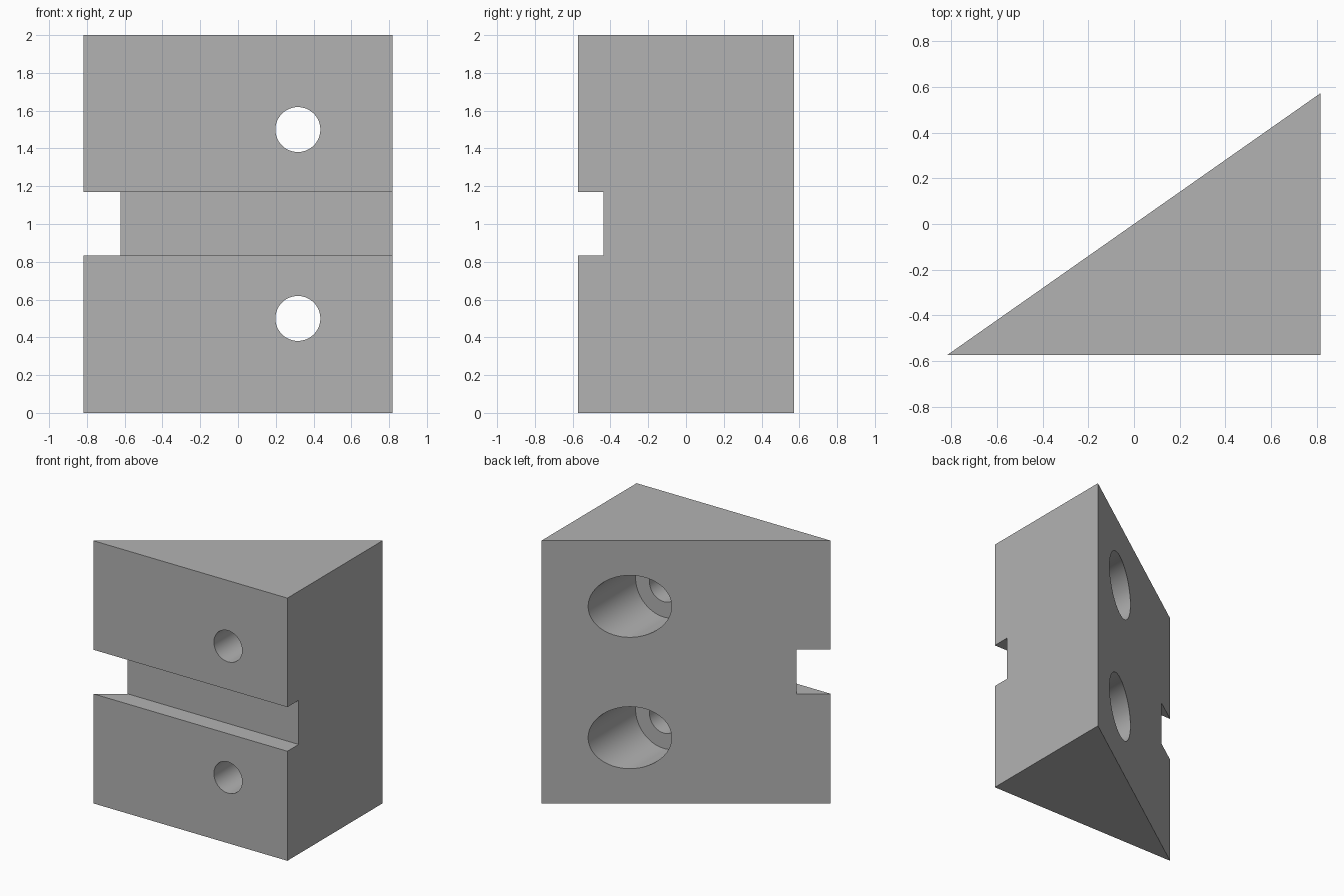
import bpy, bmesh, math

cube = bpy.data.objects.get("Cube")
if cube:
    bpy.data.objects.remove(cube, do_unlink=True)

HALF_X, HALF_Y, HEIGHT = 0.817, 0.573, 2.0
HOLE_X = 0.317
FLOOR_Y = -0.183        # bottom of the counterbores
GROOVE_Y = -0.437       # back of the groove

grey = bpy.data.materials.new("mid_grey")
grey.use_nodes = True
colour = (0.448, 0.448, 0.448, 1)
grey.diffuse_color = colour
grey.node_tree.nodes["Principled BSDF"].inputs["Base Color"].default_value = colour


def prism(name, outline, z0, z1):
    """Extrude an outline in x, y from z0 up to z1."""
    bm = bmesh.new()
    base = bm.faces.new([bm.verts.new((x, y, z0)) for x, y in outline])
    top = bmesh.ops.extrude_face_region(bm, geom=[base])["geom"]
    verts = [v for v in top if isinstance(v, bmesh.types.BMVert)]
    bmesh.ops.translate(bm, vec=(0, 0, z1 - z0), verts=verts)
    bmesh.ops.recalc_face_normals(bm, faces=bm.faces[:])
    mesh = bpy.data.meshes.new(name)
    bm.to_mesh(mesh)
    bm.free()
    mesh.materials.append(grey)
    obj = bpy.data.objects.new(name, mesh)
    bpy.context.collection.objects.link(obj)
    return obj


def bore(name, radius, y0, y1, z):
    """Cylinder along y."""
    bpy.ops.mesh.primitive_cylinder_add(
        vertices=64, radius=radius, depth=y1 - y0,
        location=(HOLE_X, (y0 + y1) / 2, z), rotation=(math.pi / 2, 0, 0))
    obj = bpy.context.object
    obj.name = name
    obj.data.materials.append(grey)
    return obj


def cut(target, cutter):
    cutter.hide_render = True
    bpy.ops.object.select_all(action="DESELECT")
    target.select_set(True)
    bpy.context.view_layer.objects.active = target
    mod = target.modifiers.new("cut", "BOOLEAN")
    mod.operation = "DIFFERENCE"
    mod.solver = "EXACT"
    mod.object = cutter
    bpy.ops.object.modifier_apply(modifier=mod.name)
    bpy.data.objects.remove(cutter, do_unlink=True)


# Triangular wedge body
wedge = prism("wedge_block",
              [(-HALF_X, -HALF_Y), (HALF_X, -HALF_Y), (HALF_X, HALF_Y)], 0, HEIGHT)

# Horizontal groove across the front
cut(wedge, prism("groove_cutter",
                 [(-1, -1), (1, -1), (1, GROOVE_Y), (-1, GROOVE_Y)], 0.834, 1.17))

# Counterbored screw holes
for z in (0.5, 1.5):
    cut(wedge, bore("counterbore_cutter", 0.236, FLOOR_Y, 1, z))
    cut(wedge, bore("screw_hole_cutter", 0.119, -1, 1, z))

bpy.ops.object.shade_smooth_by_angle(angle=math.radians(30))
